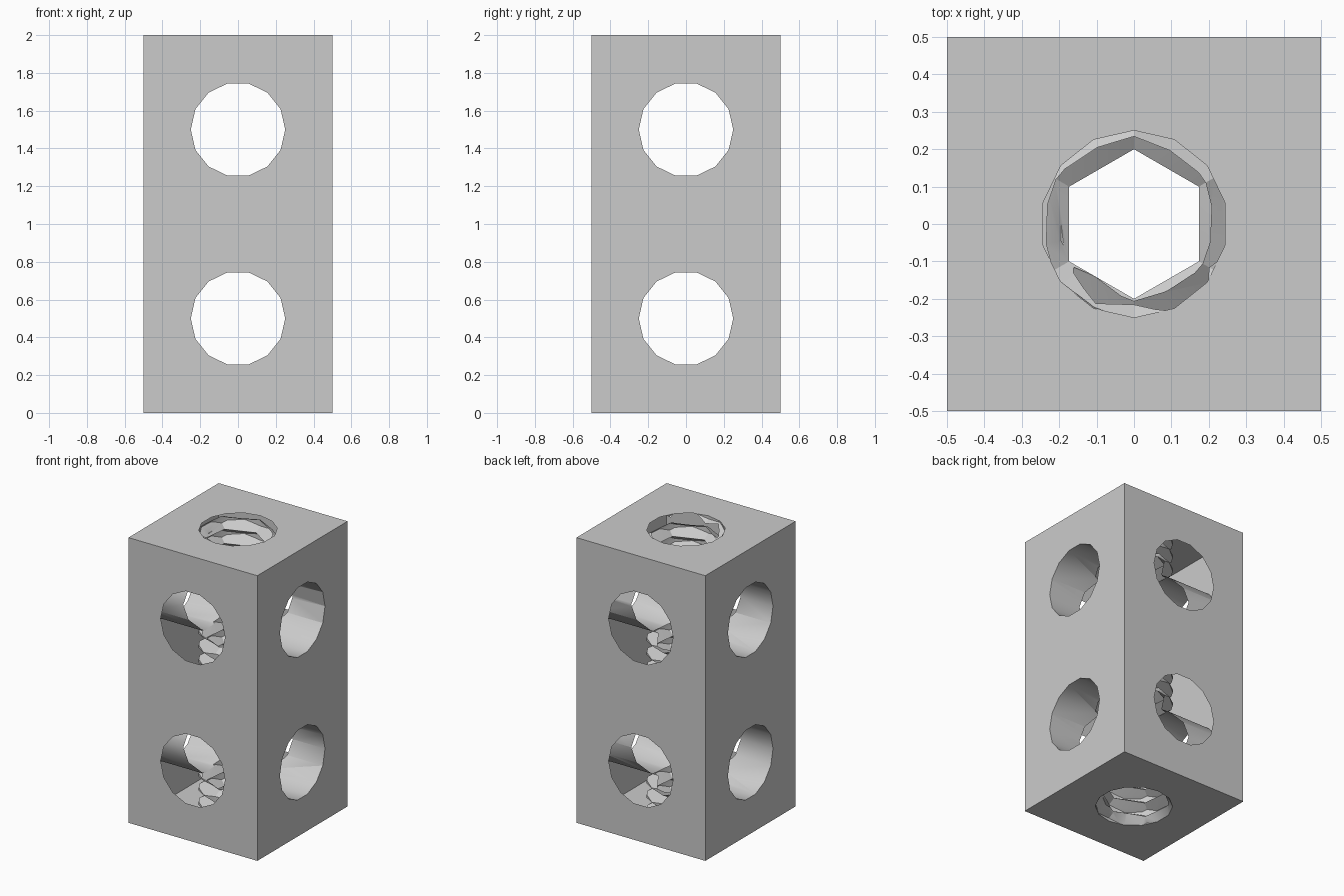
import bpy, bmesh, math
from mathutils import Matrix

if "Cube" in bpy.data.objects:
    bpy.data.objects.remove(bpy.data.objects["Cube"], do_unlink=True)

SIDES = 14      # sides of every bore
RADIUS = 0.25   # bore radius
ROOT = 0.20     # inner radius of the thread ridge
PITCH = 0.10    # thread rise per turn

grey = bpy.data.materials.new("light_grey")
grey.use_nodes = True
grey.diffuse_color = (0.6, 0.6, 0.6, 1)
grey.node_tree.nodes["Principled BSDF"].inputs["Base Color"].default_value = (0.6, 0.6, 0.6, 1)


def make_object(name, bm):
    bmesh.ops.recalc_face_normals(bm, faces=bm.faces)
    mesh = bpy.data.meshes.new(name)
    bm.to_mesh(mesh)
    bm.free()
    mesh.materials.append(grey)
    obj = bpy.data.objects.new(name, mesh)
    bpy.context.collection.objects.link(obj)
    return obj


def cone(name, r_low, r_high, length, matrix):
    bm = bmesh.new()
    bmesh.ops.create_cone(bm, cap_ends=True, segments=SIDES, radius1=r_low,
                          radius2=r_high, depth=length, matrix=matrix)
    return make_object(name, bm)


def combine(target, tool, operation):
    """Apply a boolean and discard the tool."""
    tool.hide_render = True
    mod = target.modifiers.new("cut", 'BOOLEAN')
    mod.operation, mod.solver, mod.object = operation, 'EXACT', tool
    bpy.context.view_layer.objects.active = target
    bpy.ops.object.modifier_apply(modifier=mod.name)
    bpy.data.objects.remove(tool, do_unlink=True)


def thread_core():
    """Six-sided helical core, alternating wide and narrow rows."""
    bm = bmesh.new()
    n, rows, start = 6, 54, -0.35
    grid = []
    for k in range(rows + 1):
        r = ROOT if k % 2 else 0.29
        ring = []
        for j in range(n):
            a = math.pi / 2 + math.tau * j / n
            z = start + PITCH * (k / 2 + j / n)
            ring.append(bm.verts.new((r * math.cos(a), r * math.sin(a), z)))
        grid.append(ring)
    for k in range(rows):
        for j in range(n - 1):
            bm.faces.new((grid[k][j], grid[k][j + 1], grid[k + 1][j + 1], grid[k + 1][j]))
        if k + 3 <= rows:   # the last column joins the first one turn higher
            bm.faces.new((grid[k][-1], grid[k + 2][0], grid[k + 3][0], grid[k + 1][-1]))
    # Close both ends to a point on the axis
    low = bm.verts.new((0, 0, start - 0.15))
    high = bm.verts.new((0, 0, start + PITCH * (rows / 2 + 1) + 0.15))
    for e in [e for e in bm.edges if len(e.link_faces) == 1]:
        bm.faces.new((*e.verts, low if e.verts[0].co.z < 1 else high))
    bmesh.ops.triangulate(bm, faces=bm.faces[:])
    return make_object("thread_core", bm)


# Square post, 1 x 1 x 2
bm = bmesh.new()
bmesh.ops.create_cube(bm, size=1, matrix=Matrix.Translation((0, 0, 1)) @ Matrix.Diagonal((1, 1, 2, 1)))
block = make_object("drilled_block", bm)

# Threaded vertical bore
core = thread_core()
combine(core, cone("bore_limit", RADIUS, RADIUS, 2.33, Matrix.Translation((0, 0, 1))), 'INTERSECT')
combine(block, core, 'DIFFERENCE')

# Countersunk mouths at both ends
for z, r_low, r_high in ((1.985, ROOT, 0.275), (0.015, 0.275, ROOT)):
    combine(block, cone("mouth", r_low, r_high, 0.09, Matrix.Translation((0, 0, z))), 'DIFFERENCE')

# Two plain cross bores along each horizontal axis
for z in (0.5, 1.5):
    for turn in (0, math.pi / 2):
        m = (Matrix.Translation((0, 0, z)) @ Matrix.Rotation(turn, 4, 'Z')
             @ Matrix.Rotation(math.pi / 2, 4, 'Y'))
        combine(block, cone("cross_bore", RADIUS, RADIUS, 1.4, m), 'DIFFERENCE')

bpy.ops.object.select_all(action='DESELECT')
block.select_set(True)
bpy.context.view_layer.objects.active = block
bpy.ops.object.shade_smooth_by_angle(angle=math.radians(30))
